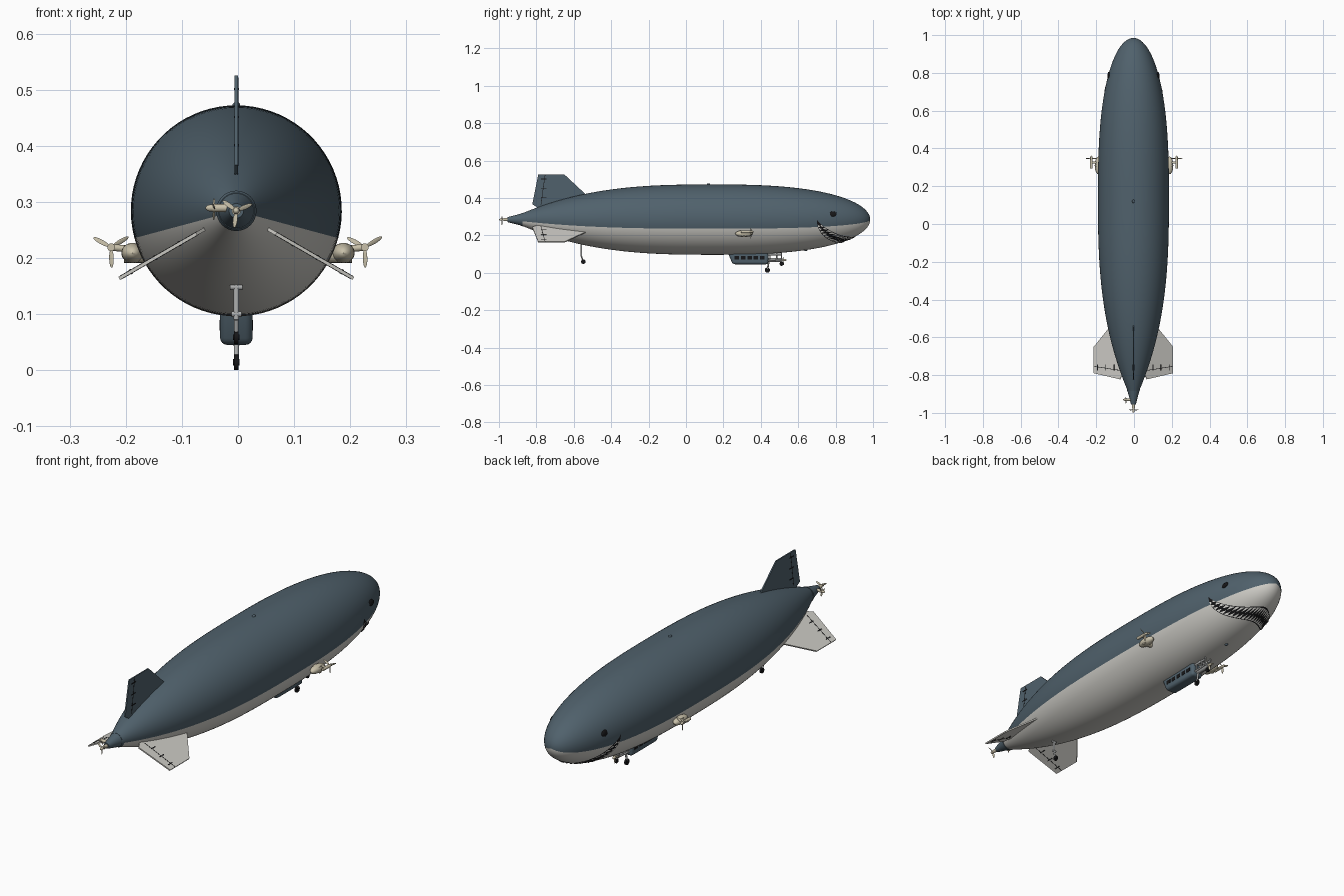
import bpy, bmesh
from math import sin, cos, pi, radians
from mathutils import Vector, Matrix

cube = bpy.data.objects.get("Cube")
if cube:
    bpy.data.objects.remove(cube, do_unlink=True)


def material(name, rgb):
    m = bpy.data.materials.new(name)
    m.use_nodes = True
    m.diffuse_color = (*rgb, 1)
    m.node_tree.nodes["Principled BSDF"].inputs["Base Color"].default_value = (*rgb, 1)
    return m


SLATE = material("slate blue", (.08, .12, .15))
PALE = material("pale grey", (.62, .61, .57))
BLACK = material("black", (.008, .008, .009))
WHITE = material("tooth white", (.75, .74, .7))
CREAM = material("cream", (.58, .53, .4))
STEEL = material("light steel", (.42, .43, .43))

X0, AXIS = -.003, .284          # hull centre line
RMAX, MID, NOSE, TAIL = .188, .15, .985, -.95


def finish(name, bm, mats, smooth=True):
    bmesh.ops.recalc_face_normals(bm, faces=bm.faces[:])
    me = bpy.data.meshes.new(name)
    bm.to_mesh(me)
    bm.free()
    for m in mats:
        me.materials.append(m)
    ob = bpy.data.objects.new(name, me)
    bpy.context.collection.objects.link(ob)
    if smooth:
        bpy.ops.object.select_all(action='DESELECT')
        ob.select_set(True)
        bpy.context.view_layer.objects.active = ob
        bpy.ops.object.shade_smooth_by_angle(angle=radians(35))
    return ob


def hull_radius(y):
    if y > MID:
        return RMAX * max(0, 1 - ((y - MID) / (NOSE - MID)) ** 2.6) ** .5
    return RMAX * max(0, 1 - ((MID - y) / (MID - TAIL)) ** 2.8)


def on_hull(y, angle, lift=0):
    """Point on the hull; angle runs from +x towards +z."""
    r = hull_radius(y) + lift
    return Vector((X0 + r * cos(angle), y, AXIS + r * sin(angle)))


def rod(bm, a, b, r1, r2=None, sides=16):
    a, b = Vector(a), Vector(b)
    turn = (b - a).to_track_quat('Z', 'Y').to_matrix().to_4x4()
    bmesh.ops.create_cone(bm, cap_ends=True, segments=sides, radius1=r1,
                          radius2=r1 if r2 is None else r2, depth=(b - a).length,
                          matrix=Matrix.Translation((a + b) / 2) @ turn)


def ball(bm, c, size, turn=Matrix()):
    bmesh.ops.create_uvsphere(bm, u_segments=20, v_segments=12, radius=1,
                              matrix=Matrix.Translation(c) @ turn @ Matrix.Diagonal((*size, 1)))


# Hull: lathe with an edge line where the two colours meet
split = radians(15)
angles = [-split + (pi + 2 * split) * i / 44 for i in range(44)]
angles += [pi + split + (pi - 2 * split) * i / 32 for i in range(32)]
stations = [MID + (NOSE - MID) * sin(pi / 2 * i / 28) for i in range(28)]
stations = [TAIL + .01 + (MID - TAIL - .01) * i / 36 for i in range(36)] + stations
bm = bmesh.new()
rings = [[bm.verts.new(on_hull(y, a)) for a in angles] for y in stations]
n = len(angles)
for r0, r1 in zip(rings, rings[1:]):
    for i in range(n):
        f = bm.faces.new((r0[i], r0[(i + 1) % n], r1[(i + 1) % n], r1[i]))
        f.material_index = 0 if i < 44 else 1
tip = bm.verts.new((X0, NOSE, AXIS))
for i in range(n):
    f = bm.faces.new((rings[-1][i], rings[-1][(i + 1) % n], tip))
    f.material_index = 0 if i < 44 else 1
bm.faces.new(rings[0])
finish("hull", bm, [SLATE, PALE])


# Mouth: black band wrapped under the nose, with two rows of teeth
def lip(theta, t, lift):
    c = max(0, cos(theta))
    upper, lower = .70 + .21 * c ** 1.25, .70 + .12 * c ** 2.3
    return on_hull(lower + (upper - lower) * t, theta - pi / 2, lift)


bm = bmesh.new()
cols, rows = 72, 6
grid = [[bm.verts.new(lip(-pi / 2 + pi * i / cols, j / rows, .002)) for j in range(rows + 1)]
        for i in range(cols + 1)]
for i in range(cols):
    for j in range(rows):
        bm.faces.new((grid[i][j], grid[i + 1][j], grid[i + 1][j + 1], grid[i][j + 1]))
finish("mouth", bm, [BLACK])

bm = bmesh.new()
teeth = 26
for k in range(teeth):
    a, b = [radians(-80 + 160 * (k + s) / teeth) for s in (.06, .94)]
    for root, point in ((.94, .5), (.07, .44)):
        m = (a + b) / 2
        mid = (root + point) / 2
        q = [bm.verts.new(lip(t, v, .004)) for t, v in
             ((a, root), (m, root), (b, root), (m + (b - a) / 4, mid), (m, point), (m - (b - a) / 4, mid))]
        bm.faces.new((q[0], q[1], q[5]))
        bm.faces.new((q[1], q[2], q[3]))
        bm.faces.new((q[1], q[3], q[4], q[5]))
finish("teeth", bm, [WHITE], smooth=False)

# Eyes
for side, name in ((0, "left_eye"), (1, "right_eye")):
    a = radians(13) if side == 0 else pi - radians(13)
    bm = bmesh.new()
    ball(bm, on_hull(.785, a), (.006, .021, .014), Matrix.Rotation(-a, 4, 'Y'))
    finish(name, bm, [BLACK])


# Fins: three around the tail, each with a hinge line and actuator
def fin(name, turn, mat):
    place = Matrix.Translation((X0, 0, AXIS)) @ Matrix.Rotation(turn, 4, 'Y')

    def plate(outline, half):
        faces = [[bm.verts.new((s * half, y, r)) for y, r in outline] for s in (-1, 1)]
        made = [bm.faces.new(vs) for vs in faces]
        for i in range(len(outline)):
            j = (i + 1) % len(outline)
            made.append(bm.faces.new((faces[0][i], faces[0][j], faces[1][j], faces[1][i])))
        return made

    bm = bmesh.new()
    plate([(-.52, .12), (-.65, .241), (-.79, .241), (-.822, .082), (-.77, .05)], .003)
    for f in plate([(-.752, .238), (-.755, .238), (-.777, .08), (-.774, .08)], .0036):
        f.material_index = 1
    for r in (.115, .165, .215):
        for f in plate([(-.745, r), (-.745, r + .004), (-.775, r + .004), (-.775, r)], .0045):
            f.material_index = 1
    bm.transform(place)
    finish(name, bm, [mat, BLACK], smooth=False)


fin("top_fin", 0, SLATE)
fin("left_fin", radians(120), PALE)
fin("right_fin", radians(-120), PALE)


# Propeller: hub, spinner and three pitched blades
def propeller(name, centre, axis, length, phase=0):
    bm = bmesh.new()
    rod(bm, (0, 0, -.014), (0, 0, .006), .006)
    ball(bm, (0, 0, .006), (.006, .006, .009))
    for k in range(3):
        turn = Matrix.Rotation(phase + k * 2 * pi / 3, 4, 'Z')
        ball(bm, turn @ Vector((length * .55, 0, 0)), (length * .46, .0045, .0012),
             turn @ Matrix.Rotation(radians(25), 4, 'X'))
    bm.transform(Matrix.Translation(centre) @ Vector(axis).to_track_quat('Z', 'Y').to_matrix().to_4x4())
    finish(name, bm, [CREAM])


# Side engines
for s, side in ((1, "left"), (-1, "right")):
    bm = bmesh.new()
    ball(bm, (s * .188, .31, .209), (.02, .047, .018))
    rod(bm, (s * .15, .31, .207), (s * .203, .31, .207), .016)
    rod(bm, (s * .195, .325, .216), (s * .228, .325, .219), .006)
    rod(bm, (s * .226, .295, .219), (s * .226, .34, .219), .007)
    finish(side + "_engine", bm, [CREAM])
    propeller(side + "_propeller", (s * .226, .347, .219), (0, 1, 0), .036, .5)

# Tail cap, rear motor and sideways thruster
bm = bmesh.new()
rod(bm, (X0, -.885, AXIS), (X0, -.875, AXIS), .032, .036, 32)
rod(bm, (X0, -.955, AXIS), (X0, -.885, AXIS), .013, .031, 32)
finish("tail_cap", bm, [SLATE])
bm = bmesh.new()
rod(bm, (X0, -.975, AXIS), (X0, -.95, AXIS), .008)
rod(bm, (-.045, -.93, .289), (X0, -.93, .289), .007)
finish("tail_motor", bm, [CREAM])
propeller("tail_propeller", (X0, -.984, AXIS), (0, -1, 0), .03, .4)
propeller("tail_thruster", (-.043, -.93, .289), (-1, 0, 0), .022, .2)

# Gondola with a raked back end
bm = bmesh.new()
bmesh.ops.create_cube(bm, size=1, matrix=Matrix.Translation((X0, .33, .08))
                      @ Matrix.Diagonal((.058, .22, .07, 1)))
for v in bm.verts:
    if v.co.z < .08 and v.co.y < .33:
        v.co.y += .03
bmesh.ops.bevel(bm, geom=bm.edges[:], offset=.013, segments=4, profile=.5, affect='EDGES')
finish("gondola", bm, [SLATE])
bm = bmesh.new()
for s in (-1, 1):
    for k in range(5):
        bmesh.ops.create_cube(bm, size=1, matrix=Matrix.Translation((X0 + s * .029, .272 + k * .034, .08))
                              @ Matrix.Diagonal((.002, .024, .018, 1)))
finish("gondola_windows", bm, [BLACK], smooth=False)

# Front frame, motor and landing gear
bm = bmesh.new()
for s in (-1, 1):
    x = X0 + s * .014
    rod(bm, (x, .43, .098), (x, .51, .098), .005)
    rod(bm, (x, .43, .065), (x, .51, .07), .004)
    for y in (.45, .485, .51):
        rod(bm, (x, y, .066), (x, y, .12), .003)
rod(bm, (X0 - .017, .47, .1), (X0 + .017, .47, .1), .006)
rod(bm, (X0, .43, .068), (X0, .515, .068), .011)
rod(bm, (X0, .445, .07), (X0, .435, .015), .0045)
rod(bm, (X0, .505, .07), (X0, .51, .05), .004)
finish("front_frame", bm, [STEEL])
propeller("front_propeller", (X0, .523, .068), (0, 1, 0), .028, .5)

# Tail landing strut
bm = bmesh.new()
rod(bm, (X0, -.56, .165), (X0, -.56, .09), .005)
rod(bm, (X0, -.56, .09), (X0, -.55, .06), .004)
rod(bm, (X0 - .011, -.56, .148), (X0 + .011, -.56, .148), .005)
rod(bm, (X0 - .009, -.56, .1), (X0 + .009, -.56, .1), .005)
finish("tail_strut", bm, [STEEL])

# Wheels
for name, y, z, r in (("front_wheel", .435, .014, .014), ("nose_wheel", .511, .048, .011),
                      ("tail_wheel", -.549, .059, .012)):
    bm = bmesh.new()
    rod(bm, (X0 - .004, y, z), (X0 + .004, y, z), r, sides=24)
    for f in bm.faces:
        f.material_index = 0
    rod(bm, (X0 - .006, y, z), (X0 + .006, y, z), r * .4)
    finish(name, bm, [BLACK])

# Small vents on the belly and the crown
for name, y, a in (("belly_vent", .64, -pi / 2), ("crown_vent", .12, pi / 2)):
    bm = bmesh.new()
    ball(bm, on_hull(y, a), (.007, .009, .006))
    finish(name, bm, [SLATE])
